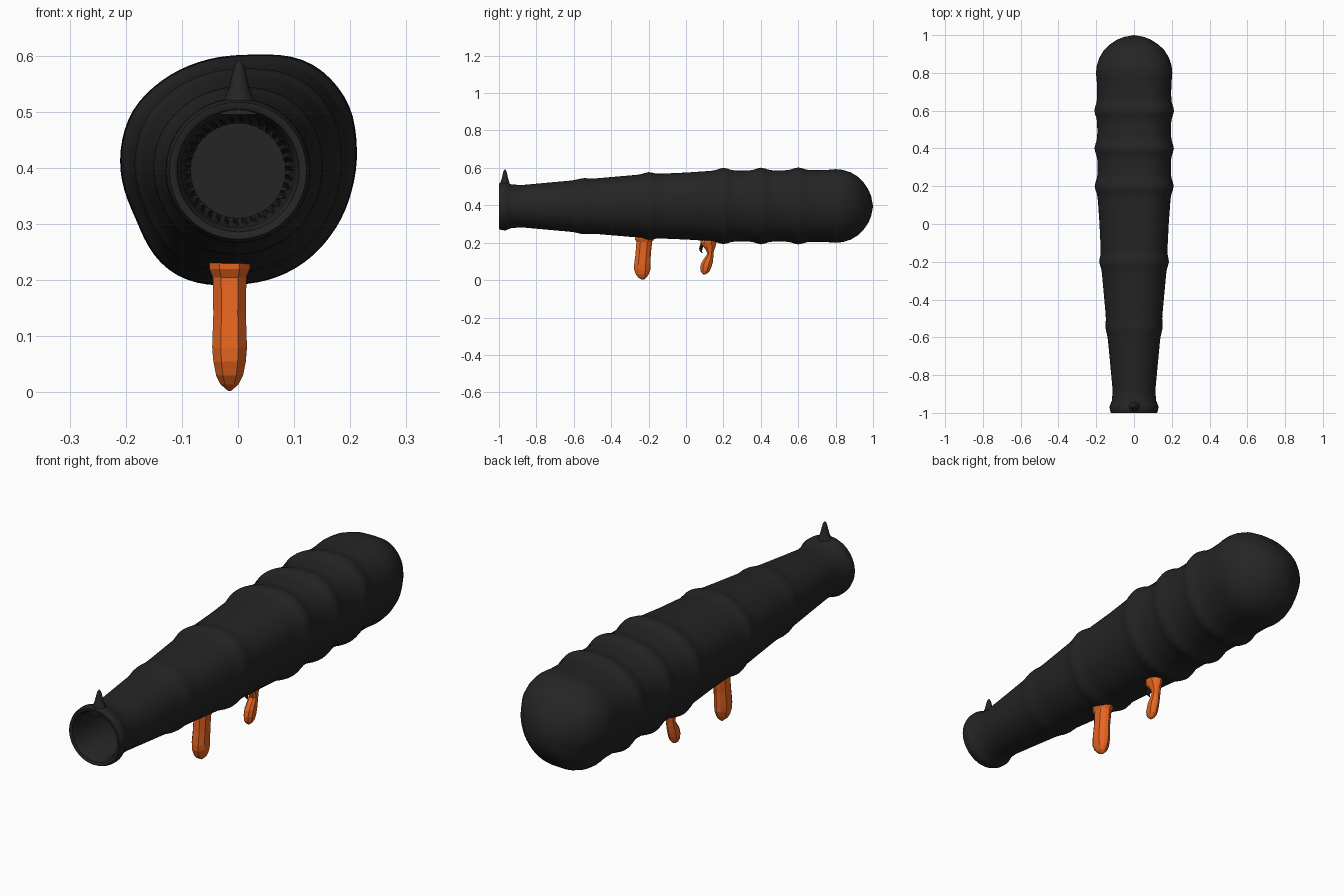
import bpy, bmesh, math
from math import sin, cos, pi, exp, atan2, hypot

if "Cube" in bpy.data.objects:
    bpy.data.objects.remove(bpy.data.objects["Cube"])

N = 72
CZ = 0.395


def material(name, rgb):
    m = bpy.data.materials.new(name)
    m.diffuse_color = (*rgb, 1)
    m.use_nodes = True
    m.node_tree.nodes["Principled BSDF"].inputs["Base Color"].default_value = m.diffuse_color
    return m


BLACK = material("charcoal", (0.018, 0.018, 0.018))
ORANGE = material("orange", (0.8, 0.13, 0.015))


def loft(name, rings, mat, angle=None, cap=True):
    """Skin a list of equally sized vertex rings."""
    bm = bmesh.new()
    vs = [[bm.verts.new(p) for p in r] for r in rings]
    n = len(vs[0])
    for a, b in zip(vs, vs[1:]):
        for i in range(n):
            j = (i + 1) % n
            bm.faces.new((a[i], a[j], b[j], b[i]))
    if cap:
        bm.faces.new(vs[0])
        bm.faces.new(vs[-1])
    bmesh.ops.remove_doubles(bm, verts=bm.verts, dist=1e-5)
    bmesh.ops.recalc_face_normals(bm, faces=bm.faces)
    me = bpy.data.meshes.new(name)
    bm.to_mesh(me)
    bm.free()
    ob = bpy.data.objects.new(name, me)
    bpy.context.collection.objects.link(ob)
    me.materials.append(mat)
    if angle:
        bpy.ops.object.select_all(action='DESELECT')
        ob.select_set(True)
        bpy.context.view_layer.objects.active = ob
        bpy.ops.object.shade_smooth_by_angle(angle=math.radians(angle))
    return ob


def interp(table, v):
    for (a, p), (b, q) in zip(table, table[1:]):
        if v <= b:
            return p + (q - p) * max(0, v - a) / (b - a)
    return table[-1][1]


# Lumpy hand-carved cross-section of the fat end (x, z)
outline = [(.04, .60), (.09, .60), (.14, .582), (.2, .51), (.21, .45), (.202, .36),
           (.165, .28), (.1, .22), (0, .193), (-.1, .203), (-.14, .232),
           (-.18, .31), (-.21, .4), (-.19, .5), (-.14, .552), (-.07, .588), (0, .60)]
polar = sorted((atan2(z - CZ, x) % (2 * pi), hypot(x, z - CZ) / 0.208) for x, z in outline)
polar = [(polar[-1][0] - 2 * pi, polar[-1][1])] + polar + [(polar[0][0] + 2 * pi, polar[0][1])]
lump = [interp(polar, 2 * pi * i / N) for i in range(N)]
for _ in range(3):
    lump = [(lump[i - 1] + 2 * lump[i] + lump[(i + 1) % N]) / 4 for i in range(N)]

# Barrel radius along its length, plus raised bands (position, height, width)
base = [(-1, .122), (-.985, .128), (-.965, .129), (-.95, .123), (-.935, .117), (-.88, .113),
        (-.6, .139), (-.25, .170), (0, .181), (.15, .191), (.8, .194), (.84, .193),
        (.88, .182), (.92, .158), (.95, .127), (.975, .09), (.99, .054), (1, 0)]
bands = [(-.55, .007, .035), (-.2, .011, .03), (.2, .015, .035), (.4, .015, .035),
         (.6, .015, .035), (.8, .005, .04)]


def barrel_ring(y):
    r = interp(base, y) + sum(h * exp(-((y - c) / w) ** 2) for c, h, w in bands if y < .97)
    t = min(1, max(0, (y + .9) / 1.0))
    pts = []
    for i in range(N):
        a = 2 * pi * i / N
        k = 1 + t * (lump[i] - 1)
        pts.append((r * k * cos(a), y, CZ + r * k * sin(a)))
    return pts


def round_ring(y, r, tooth=0):
    out = []
    for i in range(N):
        q = r - tooth * (i % 2)
        a = 2 * pi * i / N
        out.append((q * cos(a), y, CZ + q * sin(a)))
    return out


# Barrel: toothed bore, rim, then the outer skin back to the domed end
ys = sorted({b[0] for b in base} | {round(-.86 + .02 * i, 3) for i in range(85)}
            | {.9, .935, .964, .983, .996})
bore = [round_ring(-.7, 0), round_ring(-.7, .085), round_ring(-.71, .097, .013),
        round_ring(-.75, .098, .011), round_ring(-.78, .099), round_ring(-.975, .101),
        round_ring(-.985, .106), round_ring(-.997, .109), round_ring(-1, .114)]
loft("barrel", bore + [barrel_ring(y) for y in ys], BLACK, 40, cap=False)


# Sight: flared fin tapering upward on the muzzle
def oval(cx, cy, z, hx, hy, n=16):
    return [(cx + hx * cos(2 * pi * i / n), cy + hy * sin(2 * pi * i / n), z) for i in range(n)]


loft("front_sight", [oval(.002, -.968, z, hx, hy) for z, hx, hy in
                     [(.495, .055, .03), (.51, .036, .027), (.525, .025, .023),
                      (.54, .019, .018), (.565, .013, .012), (.583, .008, .008),
                      (.592, .002, .002)]], BLACK, 50)


# Faceted grips: eight-sided rings (z, y centre, half width, half depth)
def grip(name, cx, rows):
    rings = []
    for z, cy, hx, hy in rows:
        rings.append([(cx + hx * a, cy + hy * b, z) for a, b in
                      [(1, .4), (.5, .85), (0, 1), (-.5, .85), (-1, .4),
                       (-1, -.5), (-.5, -1), (.5, -1), (1, -.5)]])
    return loft(name, rings, ORANGE)


grip("rear_grip", -.015, [(.24, -.222, .036, .052), (.22, -.222, .036, .052),
                          (.205, -.223, .030, .042), (.14, -.229, .029, .041),
                          (.08, -.234, .031, .044), (.055, -.234, .029, .043),
                          (.03, -.234, .024, .034), (.014, -.233, .016, .022),
                          (.002, -.231, .002, .005)])
grip("front_trigger", -.015, [(.225, .12, .030, .042), (.2, .12, .030, .042),
                              (.18, .125, .024, .033), (.16, .129, .019, .022),
                              (.14, .130, .018, .016), (.12, .123, .019, .023),
                              (.095, .113, .021, .030), (.07, .106, .021, .030),
                              (.05, .102, .018, .025), (.036, .099, .011, .014),
                              (.03, .098, .003, .005)])

# Small dark hook in front of the trigger
loft("trigger_hook", [oval(-.015, y, z, r, r, 8) for y, z, r in
                      [(.1, .22, .014), (.088, .19, .012), (.079, .17, .009),
                       (.08, .155, .006), (.086, .145, .002)]], BLACK, 40)
